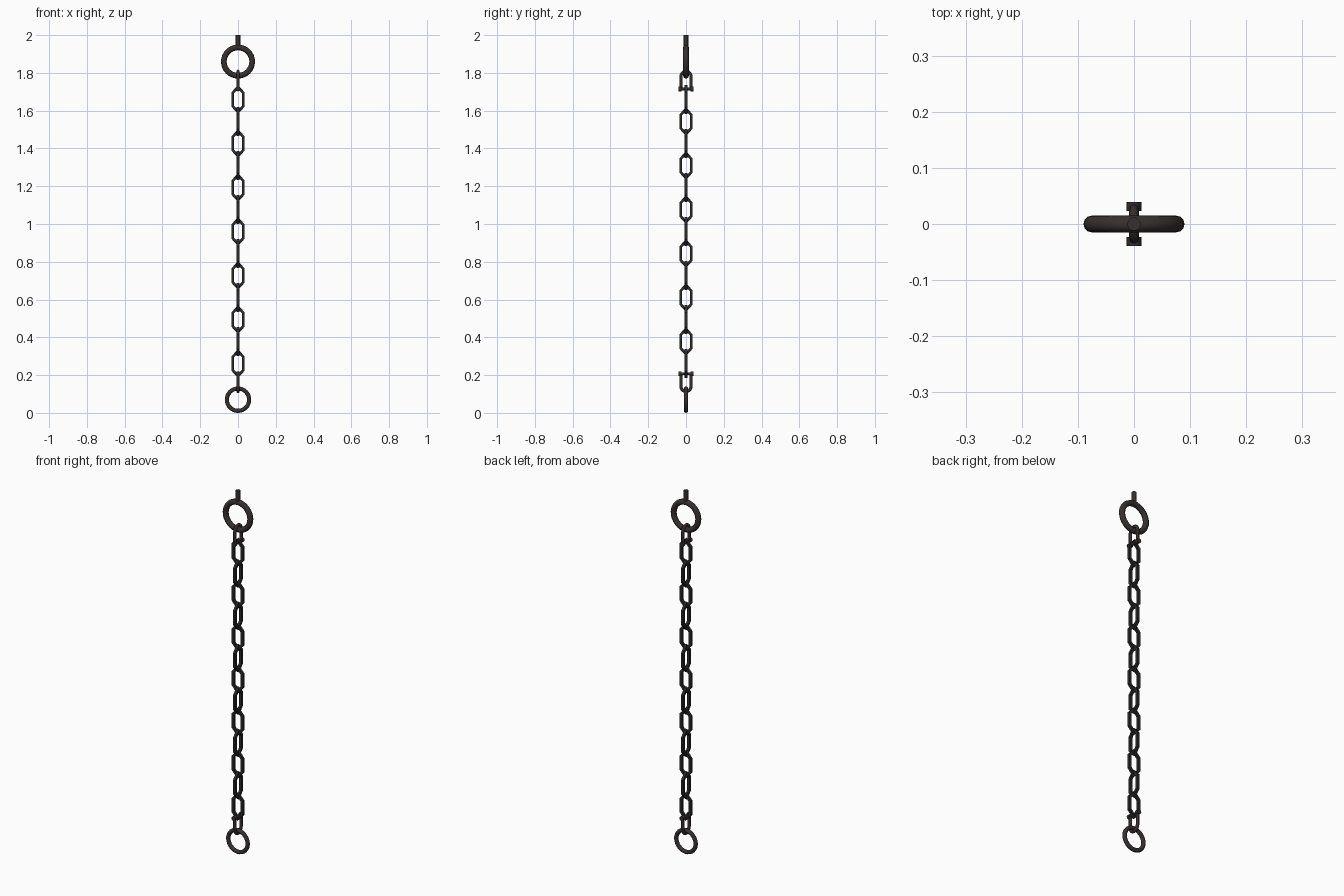
import bpy, bmesh, math
from mathutils import Vector

if "Cube" in bpy.data.objects:
    bpy.data.objects.remove(bpy.data.objects["Cube"])


def material(name, rgb):
    m = bpy.data.materials.new(name)
    m.diffuse_color = (*rgb, 1)
    m.use_nodes = True
    m.node_tree.nodes["Principled BSDF"].inputs["Base Color"].default_value = m.diffuse_color
    return m


RING = material("aged iron", (0.037, 0.030, 0.028))
SHACKLE = material("brown iron", (0.035, 0.027, 0.026))
LINK = material("black iron", (0.024, 0.022, 0.022))


def sweep(name, path, normal, radius, sides, mat, closed):
    """Bar swept along a flat path with mitred corners."""
    bm = bmesh.new()
    pts = [Vector(p) for p in path]
    normal = Vector(normal)
    n = len(pts)
    rings = []
    for i, p in enumerate(pts):
        a = (p - pts[i - 1]).normalized() if closed or i > 0 else None
        b = (pts[(i + 1) % n] - p).normalized() if closed or i < n - 1 else None
        a, b = a or b, b or a
        t = (a + b).normalized()
        side = normal.cross(t) / max(t.dot(a), 0.5)
        ring = []
        for k in range(sides):
            ang = 2 * math.pi * (k + 0.5) / sides
            ring.append(bm.verts.new(p + radius * (math.cos(ang) * side + math.sin(ang) * normal)))
        rings.append(ring)
    for i in range(n if closed else n - 1):
        r, s = rings[i], rings[(i + 1) % n]
        for k in range(sides):
            j = (k + 1) % sides
            bm.faces.new((r[k], r[j], s[j], s[k]))
    if not closed:
        bm.faces.new(rings[0])
        bm.faces.new(rings[-1])
    bmesh.ops.recalc_face_normals(bm, faces=bm.faces)
    me = bpy.data.meshes.new(name)
    bm.to_mesh(me)
    bm.free()
    ob = bpy.data.objects.new(name, me)
    bpy.context.collection.objects.link(ob)
    return finish(ob, name, mat)


def finish(ob, name, mat):
    ob.name = name
    ob.data.materials.append(mat)
    bpy.ops.object.select_all(action='DESELECT')
    ob.select_set(True)
    bpy.context.view_layer.objects.active = ob
    bpy.ops.object.shade_smooth_by_angle(angle=math.radians(40))
    return ob


def ring(name, z, outer, tube):
    bpy.ops.mesh.primitive_torus_add(major_radius=outer - tube, minor_radius=tube,
                                     major_segments=32, minor_segments=12,
                                     location=(0, 0, z), rotation=(math.pi / 2, 0, 0))
    finish(bpy.context.object, name, RING)


def rod(name, r, length, loc, mat, along_y=False, sides=12):
    bpy.ops.mesh.primitive_cylinder_add(vertices=sides, radius=r, depth=length, location=loc,
                                        rotation=(math.pi / 2 if along_y else 0, 0, 0))
    finish(bpy.context.object, name, mat)


def shackle(name, pin_z, up):
    # U-shaped bow
    r, arm = 0.0265, 0.067
    path = [(0, -r, pin_z)]
    for i in range(11):
        a = math.pi * (1 - i / 10)
        path.append((0, r * math.cos(a), pin_z + up * (arm + r * math.sin(a))))
    path.append((0, r, pin_z))
    sweep(name + "_bow", path, (1, 0, 0), 0.0085, 10, SHACKLE, False)
    # cross pin with end caps
    rod(name + "_pin", 0.0075, 0.06, (0, 0, pin_z), SHACKLE, True)
    for s in (-1, 1):
        rod(name + "_cap", 0.013, 0.016, (0, s * 0.031, pin_z), SHACKLE, True)


# hanging stem and end rings
rod("top_stem", 0.012, 0.06, (0, 0, 1.97), RING)
ring("top_ring", 1.86, 0.09, 0.015)
ring("bottom_ring", 0.07, 0.07, 0.011)

# shackles joining rings to chain
shackle("top_shackle", 1.715, 1)
shackle("bottom_shackle", 0.207, -1)

# thirteen square-bar hexagonal links, alternately turned a quarter turn
outline = [(0, 0.067), (0.0275, 0.036), (0.0275, -0.036),
           (0, -0.067), (-0.0275, -0.036), (-0.0275, 0.036)]
for i in range(13):
    z = 1.659 - i * 0.1165
    if i % 2 == 0:
        path, normal = [(u, 0, z + v) for u, v in outline], (0, 1, 0)
    else:
        path, normal = [(0, u, z + v) for u, v in outline], (1, 0, 0)
    sweep("chain_link", path, normal, 0.0098, 4, LINK, True)
